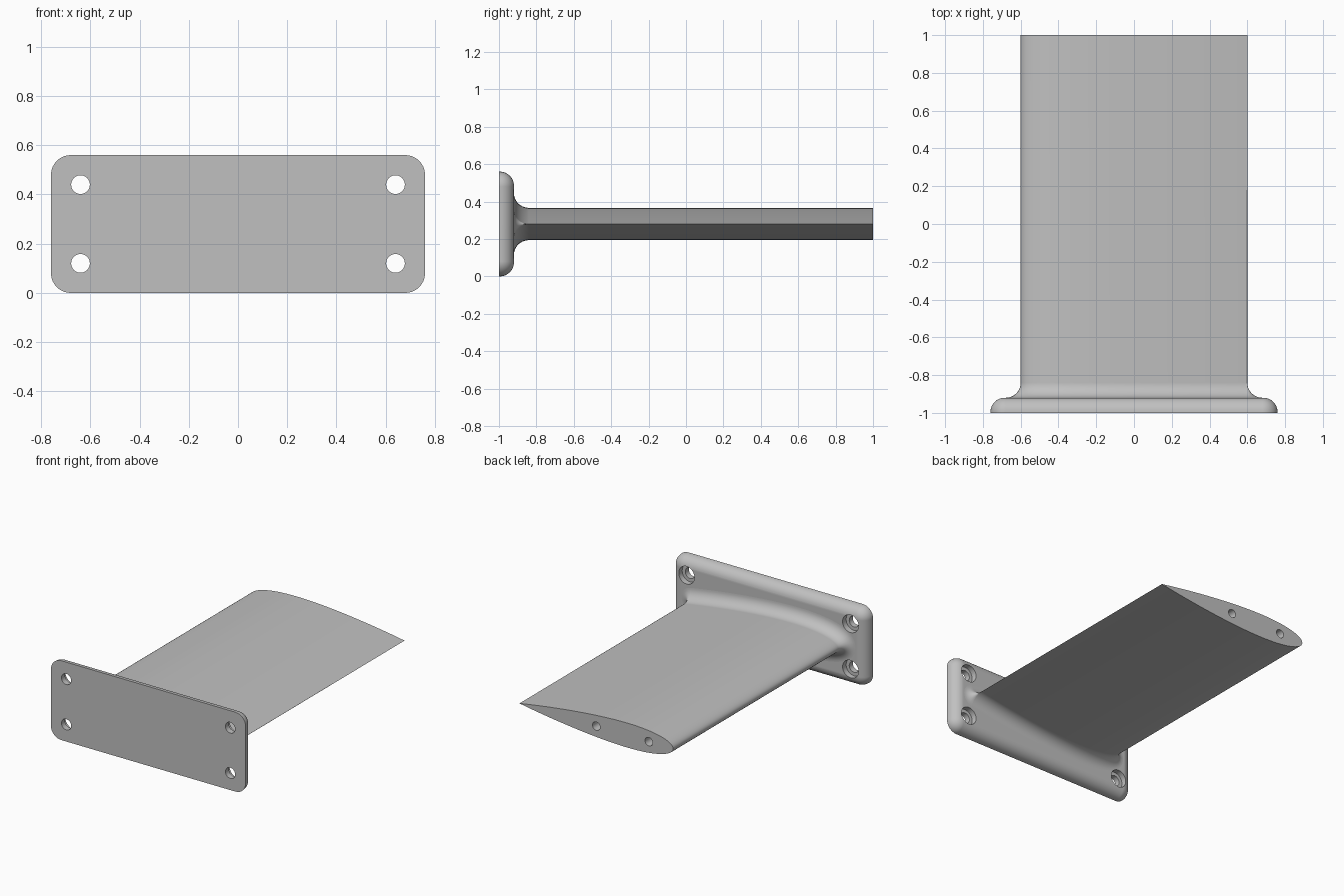
import bpy, bmesh, math
from mathutils import Matrix, Vector

cube = bpy.data.objects.get("Cube")
if cube:
    bpy.data.objects.remove(cube, do_unlink=True)

MID = 0.28          # height of the chord line
CHORD = 1.2
BACK = -0.92        # rear face of the mounting plate
FILLET = 0.08

metal = bpy.data.materials.new("plain grey")
grey = (0.53, 0.53, 0.53, 1)
metal.diffuse_color = grey
metal.use_nodes = True
metal.node_tree.nodes["Principled BSDF"].inputs["Base Color"].default_value = grey


def make_object(name, bm):
    mesh = bpy.data.meshes.new(name)
    bm.to_mesh(mesh)
    bm.free()
    obj = bpy.data.objects.new(name, mesh)
    mesh.materials.append(metal)
    bpy.context.collection.objects.link(obj)
    return obj


def loft(name, rings):
    """Skin equal-length closed rings and cap both ends."""
    bm = bmesh.new()
    loops = [[bm.verts.new(p) for p in ring] for ring in rings]
    n = len(loops[0])
    for a, b in zip(loops, loops[1:]):
        for i in range(n):
            j = (i + 1) % n
            bm.faces.new((a[i], a[j], b[j], b[i]))
    bm.faces.new(loops[0])
    bm.faces.new(loops[-1])
    bmesh.ops.remove_doubles(bm, verts=bm.verts, dist=1e-5)
    bmesh.ops.recalc_face_normals(bm, faces=bm.faces)
    return make_object(name, bm)


def drill(obj, holes):
    """Cut holes along y, each given as x, z, radius, y start, y end."""
    for x, z, radius, y0, y1 in holes:
        bm = bmesh.new()
        place = Matrix.Translation((x, (y0 + y1) / 2, z)) @ Matrix.Rotation(math.pi / 2, 4, 'X')
        bmesh.ops.create_cone(bm, cap_ends=True, segments=32, radius1=radius,
                              radius2=radius, depth=y1 - y0, matrix=place)
        cutter = make_object("hole_cutter", bm)
        cutter.hide_render = True
        mod = obj.modifiers.new("hole", 'BOOLEAN')
        mod.operation = 'DIFFERENCE'
        mod.solver = 'EXACT'
        mod.object = cutter
        bpy.context.view_layer.objects.active = obj
        bpy.ops.object.modifier_apply(modifier=mod.name)
        bpy.data.objects.remove(cutter, do_unlink=True)


def finish(obj):
    bpy.ops.object.select_all(action='DESELECT')
    obj.select_set(True)
    bpy.context.view_layer.objects.active = obj
    bpy.ops.object.shade_smooth_by_angle(angle=math.radians(30))
    mod = obj.modifiers.new("weighted_normals", 'WEIGHTED_NORMAL')
    mod.keep_sharp = True


# Mounting plate: rounded rectangle with a rounded rear edge
def plate_ring(y, inset):
    radius = 0.08 - inset
    ring = []
    for quarter, (sx, sz) in enumerate([(1, 1), (-1, 1), (-1, -1), (1, -1)]):
        for k in range(9):
            a = (quarter + k / 8) * math.pi / 2
            ring.append((sx * 0.68 + radius * math.cos(a), y,
                         MID + sz * 0.2 + radius * math.sin(a)))
    return ring


edge = 0.075
plate_rings = [plate_ring(-1, 0)]
for k in range(11):
    a = k / 10 * math.pi / 2
    plate_rings.append(plate_ring(BACK - edge + edge * math.sin(a), edge * (1 - math.cos(a))))
plate = loft("mounting_plate", plate_rings)
bolts = [(sx * 0.64, MID + sz * 0.16) for sx in (-1, 1) for sz in (-1, 1)]
drill(plate, [(x, z, 0.038, -1.1, -0.8) for x, z in bolts])
drill(plate, [(x, z, 0.062, -0.96, -0.8) for x, z in bolts])
finish(plate)


# Wing: symmetric section, blunt edge at -x and sharp edge at +x
def section(a):
    s = math.sin(a / 2)
    t = s * s
    half = 0.6 * 0.12 * CHORD * (2.969 * abs(s) - 1.26 * t - 3.516 * t**2
                                 + 2.843 * t**3 - 1.036 * t**4) / 1.2 * 1.2 / 1.2 * 1.2
    return Vector((-0.6 + CHORD * t, math.copysign(half, a)))


outline = []        # pairs of point and outward normal
for k in range(81):
    a = -math.pi + k * math.pi / 40
    b = max(-3.1, min(3.1, a))
    tangent = (section(b + 0.01) - section(b - 0.01)).normalized()
    outline.append((section(a), Vector((-tangent.y, tangent.x))))
for k in range(13):  # fan of normals around the sharp edge
    a = math.radians(80 - k * 160 / 12)
    outline.append((Vector((0.6, 0)), Vector((math.cos(a), math.sin(a)))))


def wing_ring(y, offset):
    points = [p + n * offset for p, n in outline]
    return [(p.x, y, MID + p.y) for p in points]


# Span, then a concave fillet flaring into the plate
wing_rings = [wing_ring(1, 0)]
for k in range(13):
    a = k / 12 * math.pi / 2
    wing_rings.append(wing_ring(BACK + FILLET * (1 - math.sin(a)), FILLET * (1 - math.cos(a))))
wing_rings.append(wing_ring(BACK - 0.02, FILLET))
wing = loft("wing", wing_rings)
drill(wing, [(x, MID, 0.03, 0.8, 1.1) for x in (-0.41, 0)])
finish(wing)
